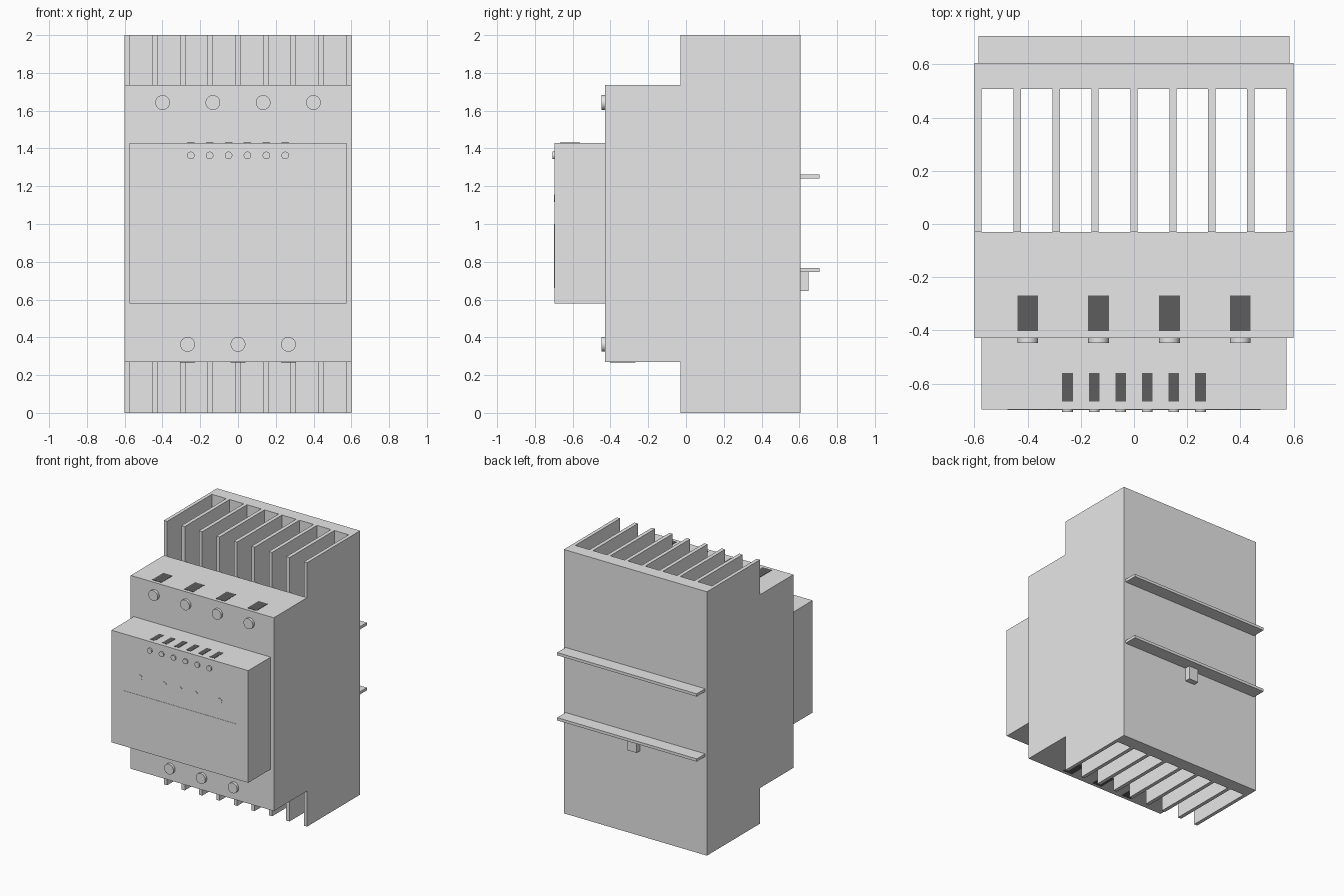
import bpy
import bmesh
import math
from mathutils import Matrix

cube = bpy.data.objects.get("Cube")
if cube:
    bpy.data.objects.remove(cube, do_unlink=True)


def material(name, value):
    mat = bpy.data.materials.new(name)
    mat.use_nodes = True
    colour = (value, value, value, 1)
    mat.diffuse_color = colour
    mat.node_tree.nodes["Principled BSDF"].inputs["Base Color"].default_value = colour
    return mat


GREY = material("light grey plastic", 0.8)
DARK = material("dark socket grey", 0.11)


def finish(name, bm, mat):
    bmesh.ops.recalc_face_normals(bm, faces=bm.faces)
    mesh = bpy.data.meshes.new(name)
    bm.to_mesh(mesh)
    bm.free()
    mesh.materials.append(mat)
    obj = bpy.data.objects.new(name, mesh)
    bpy.context.collection.objects.link(obj)
    return obj


def box(name, x, y, z, mat=GREY):
    """Box from its (low, high) range on each axis."""
    bm = bmesh.new()
    spans = [Matrix.Scale(b - a, 4, axis) for (a, b), axis in
             zip((x, y, z), ((1, 0, 0), (0, 1, 0), (0, 0, 1)))]
    centre = [(a + b) / 2 for a, b in (x, y, z)]
    bmesh.ops.create_cube(bm, size=1, matrix=Matrix.Translation(centre)
                          @ spans[0] @ spans[1] @ spans[2])
    return finish(name, bm, mat)


def button(name, x, z, radius, front, back):
    """Round stud whose axis points to the front."""
    bm = bmesh.new()
    place = Matrix.Translation((x, (front + back) / 2, z)) @ Matrix.Rotation(math.pi / 2, 4, 'X')
    bmesh.ops.create_cone(bm, cap_ends=True, segments=32, radius1=radius,
                          radius2=radius, depth=back - front, matrix=place)
    obj = finish(name, bm, GREY)
    bpy.ops.object.select_all(action='DESELECT')
    obj.select_set(True)
    bpy.context.view_layer.objects.active = obj
    bpy.ops.object.shade_smooth_by_angle(angle=math.radians(40))


HALF, STEP, BACK, INNER = 0.6, -0.03, 0.606, 0.507
BLOCK_FRONT, PANEL_FRONT = -0.428, -0.697
BLOCK_Z = (0.27, 1.735)
PANEL_Z = (0.58, 1.43)

# Finned rear housing: a comb outline extruded over the full height
teeth = [(-HALF, -0.573)]
teeth += [(i * 0.1465 - 0.014, i * 0.1465 + 0.014) for i in range(-3, 4)]
teeth += [(0.573, HALF)]
outline = [(HALF, BACK), (-HALF, BACK)]
for i, (a, b) in enumerate(teeth):
    if i > 0:
        outline.append((a, INNER))
    outline += [(a, STEP), (b, STEP)]
    if i < len(teeth) - 1:
        outline.append((b, INNER))
bm = bmesh.new()
base = bm.faces.new([bm.verts.new((x, y, 0)) for x, y in outline])
top = bmesh.ops.extrude_face_region(bm, geom=[base])["geom"]
bmesh.ops.translate(bm, vec=(0, 0, 2),
                    verts=[v for v in top if isinstance(v, bmesh.types.BMVert)])
finish("finned_housing", bm, GREY)

# Stepped front
box("terminal_block", (-HALF, HALF), (BLOCK_FRONT, STEP), BLOCK_Z)
box("front_panel", (-0.574, 0.574), (PANEL_FRONT, BLOCK_FRONT), PANEL_Z)
box("label_plate", (-0.475, 0.475), (PANEL_FRONT - 0.002, PANEL_FRONT), (0.66, 1.0))

# Terminal screws with their wire sockets
upper = [(i - 1.5) * 0.266 for i in range(4)]
lower = [(i - 1) * 0.267 for i in range(3)]
for row, xs, z, face in (("upper", upper, 1.643, BLOCK_Z[1]),
                         ("lower", lower, 0.363, BLOCK_Z[0])):
    for x in xs:
        button(row + "_screw", x, z, 0.039, BLOCK_FRONT - 0.02, BLOCK_FRONT)
        box(row + "_socket", (x - 0.039, x + 0.039), (-0.403, -0.268),
            (face - 0.002, face + 0.002), DARK)

# Small signal screws and sockets
for i in range(6):
    x = (i - 2.5) * 0.1
    button("signal_screw", x, 1.363, 0.02, PANEL_FRONT - 0.01, PANEL_FRONT)
    box("signal_socket", (x - 0.02, x + 0.02), (-0.667, -0.56),
        (PANEL_Z[1] - 0.002, PANEL_Z[1] + 0.002), DARK)

# Indicator lamps
for x in (-0.335, -0.13, 0, 0.13, 0.335):
    button("indicator_lamp", x, 1.137, 0.02, PANEL_FRONT - 0.003, PANEL_FRONT)

# Rear mounting rails and latch
for name, z in (("upper_rail", 1.24), ("lower_rail", 0.747)):
    box(name, (-0.585, 0.585), (BACK, 0.707), (z, z + 0.021))
box("rail_latch", (-0.04, 0.04), (BACK, 0.648), (0.645, 0.747))
